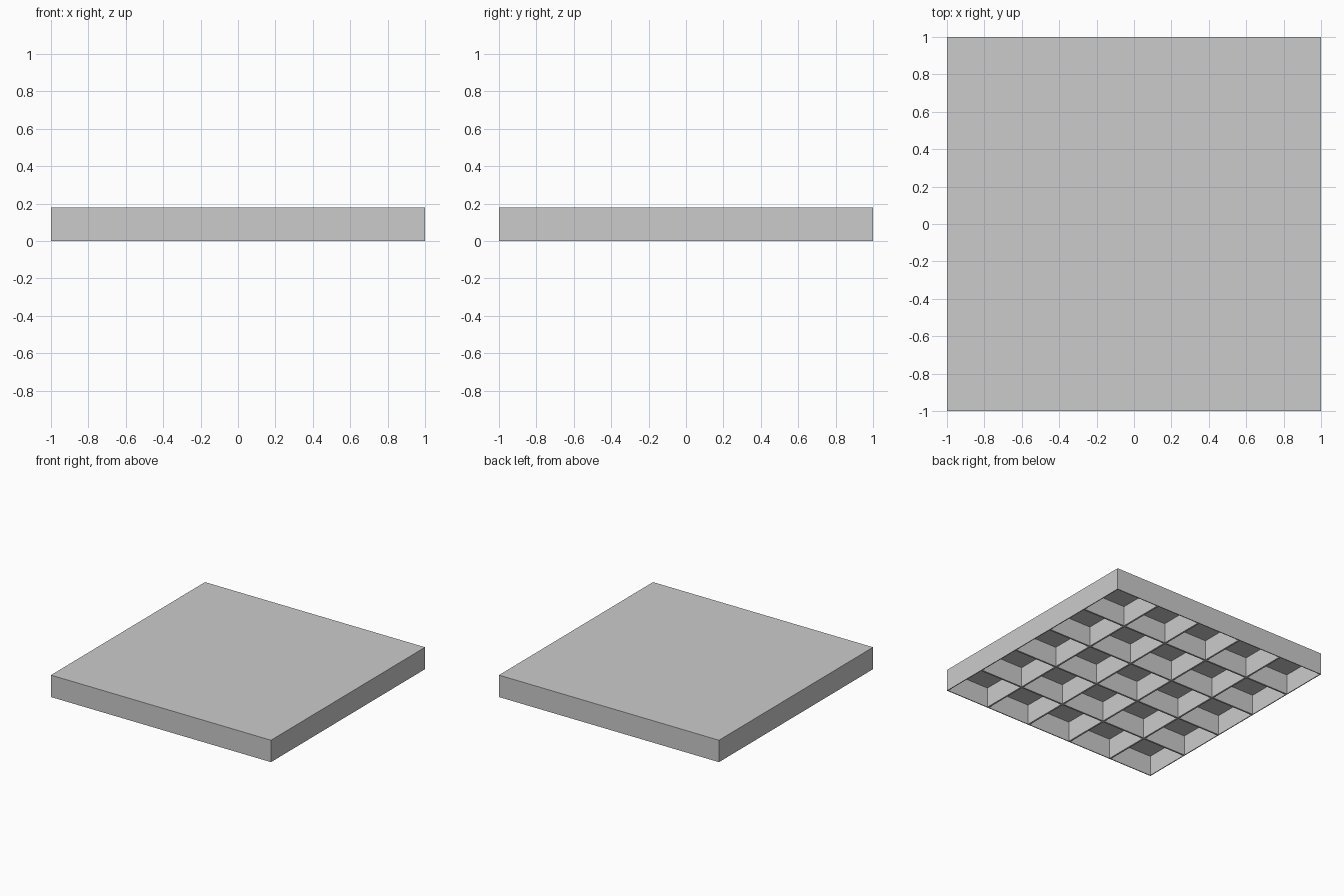
import bpy, bmesh

cube = bpy.data.objects.get("Cube")
if cube:
    bpy.data.objects.remove(cube, do_unlink=True)

CELLS = 5       # pockets per side
HEIGHT = 0.18
WALL = 0.01     # rim around each pocket
DEPTH = 0.165   # pocket depth

# Single grey material
grey = bpy.data.materials.new("grey")
grey.use_nodes = True
colour = (0.6, 0.6, 0.6, 1)
grey.diffuse_color = colour
grey.node_tree.nodes["Principled BSDF"].inputs["Base Color"].default_value = colour

# Slab: underside grid, extruded up to a flat top
bm = bmesh.new()
bmesh.ops.create_grid(bm, x_segments=CELLS, y_segments=CELLS, size=1)
underside = bm.faces[:]
top = bmesh.ops.extrude_face_region(bm, geom=underside, use_keep_orig=True)["geom"]
bmesh.ops.translate(bm, verts=[v for v in top if isinstance(v, bmesh.types.BMVert)],
                    vec=(0, 0, HEIGHT))
bmesh.ops.recalc_face_normals(bm, faces=bm.faces)

# Square pockets pressed up into the underside
cells = [f for f in bm.faces if f.normal.z < -0.5]
bmesh.ops.inset_individual(bm, faces=cells, thickness=WALL)
pockets = bmesh.ops.extrude_discrete_faces(bm, faces=cells)["faces"]
bmesh.ops.translate(bm, verts=list({v for f in pockets for v in f.verts}),
                    vec=(0, 0, DEPTH))

# Merge the flat top and sides into single faces
flat_edges = [e for e in bm.edges if len(e.link_faces) == 2
              and e.calc_face_angle() < 0.01
              and all(v.co.z > HEIGHT - 0.001 or max(abs(v.co.x), abs(v.co.y)) > 0.999
                      for v in e.verts)
              and not all(v.co.z < 0.001 for v in e.verts)]
bmesh.ops.dissolve_edges(bm, edges=flat_edges, use_verts=True)

mesh = bpy.data.meshes.new("floor_panel")
bm.to_mesh(mesh)
bm.free()
mesh.materials.append(grey)
panel = bpy.data.objects.new("floor_panel", mesh)
bpy.context.collection.objects.link(panel)
